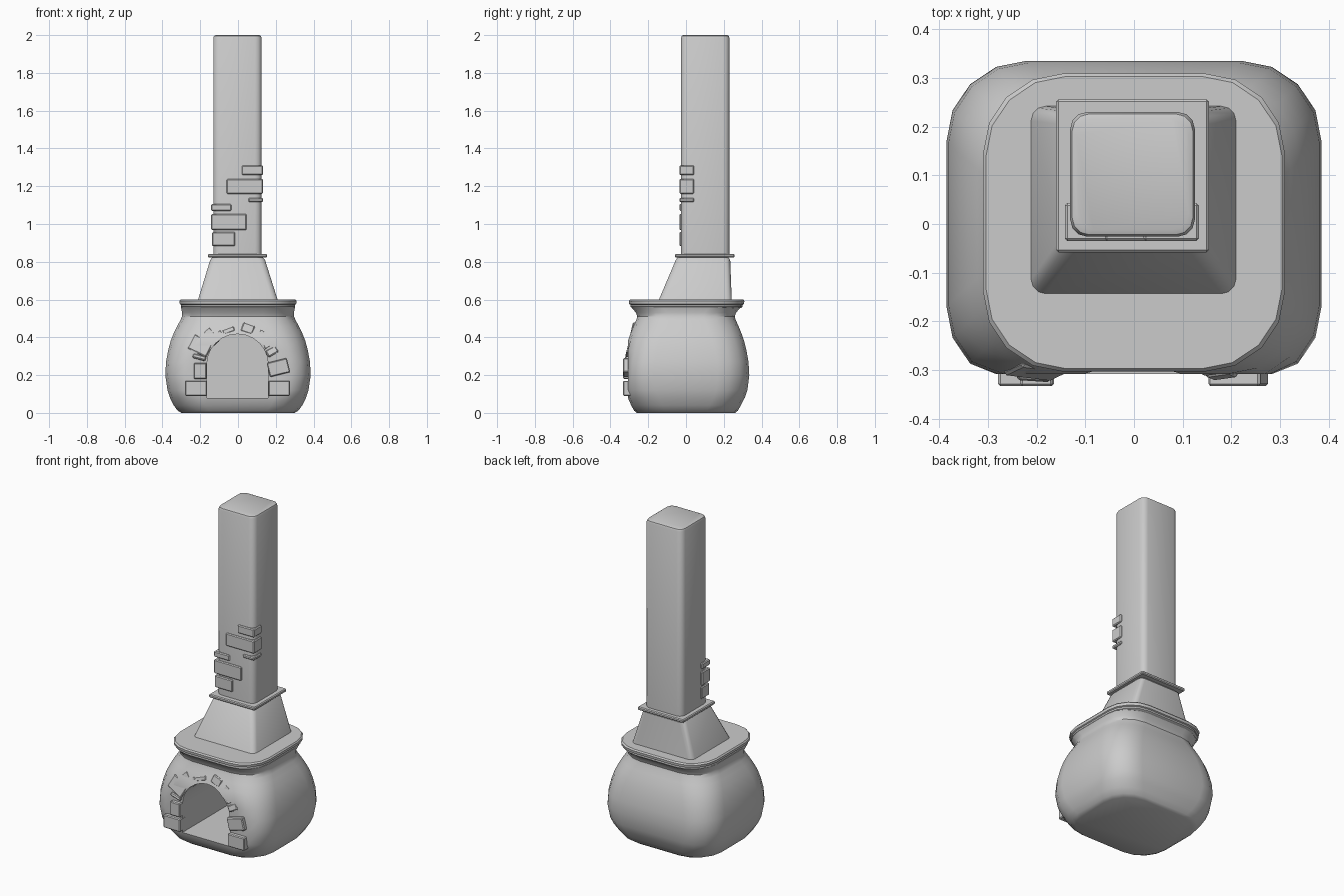
import bpy, bmesh, math
from mathutils import Matrix, Vector

if "Cube" in bpy.data.objects:
    bpy.data.objects.remove(bpy.data.objects["Cube"])


def finish(name, bm, smooth=None):
    bmesh.ops.recalc_face_normals(bm, faces=bm.faces)
    mesh = bpy.data.meshes.new(name)
    bm.to_mesh(mesh)
    bm.free()
    ob = bpy.data.objects.new(name, mesh)
    bpy.context.collection.objects.link(ob)
    if smooth:
        smooth_shade(ob, smooth)
    return ob


def smooth_shade(ob, degrees):
    bpy.ops.object.select_all(action='DESELECT')
    ob.select_set(True)
    bpy.context.view_layer.objects.active = ob
    bpy.ops.object.shade_smooth_by_angle(angle=math.radians(degrees))


def loft(name, rings, r, seg, smooth, front=-1.0):
    """Stack rounded rectangles: each ring is z, x centre, y centre, half x, half y."""
    bm = bmesh.new()
    loops = []
    for z, cx, cy, hx, hy in rings:
        loop = []
        for q, (sx, sy) in enumerate(((1, 1), (-1, 1), (-1, -1), (1, -1))):
            for i in range(seg + 1):
                a = math.pi / 2 * (q + i / seg)
                x = cx + sx * (hx - r) + r * math.cos(a)
                y = cy + sy * (hy - r) + r * math.sin(a)
                loop.append(bm.verts.new((x, max(y, front), z)))
        loops.append(loop)
    for a, b in zip(loops, loops[1:]):
        for i in range(len(a)):
            j = (i + 1) % len(a)
            bm.faces.new((a[i], a[j], b[j], b[i]))
    bm.faces.new(loops[0])
    bm.faces.new(loops[-1])
    return finish(name, bm, smooth)


def block(name, centre, size, roll=0, tilt=0):
    bm = bmesh.new()
    bmesh.ops.create_cube(bm, size=1)
    bmesh.ops.scale(bm, vec=size, verts=bm.verts)
    bmesh.ops.bevel(bm, geom=bm.edges[:], offset=0.005, segments=1, affect='EDGES')
    rot = Matrix.Rotation(math.radians(tilt), 4, 'X') @ Matrix.Rotation(math.radians(-roll), 4, 'Y')
    bm.transform(Matrix.Translation(centre) @ rot)
    return finish(name, bm)


# Pot-bellied oven body
profile = [(0, .30, .26), (.012, .32, .275), (.04, .34, .29), (.08, .36, .311), (.12, .373, .325),
           (.2, .385, .335), (.27, .381, .331), (.33, .37, .32), (.38, .357, .308),
           (.42, .341, .294), (.46, .322, .278), (.49, .305, .264), (.51, .297, .258),
           (.53, .296, .265), (.56, .302, .29)]
body = loft("oven_body", [(z, 0, 0, hx, hy) for z, hx, hy in profile], .165, 4, None, front=-.308)

# Arched doorway cut into the body
arch = [(-.165, .08), (.16, .08)]
arch += [(-.0025 + .1625 * math.cos(math.pi * i / 12), .255 + .1625 * math.sin(math.pi * i / 12))
         for i in range(13)]
bm = bmesh.new()
face = bm.faces.new([bm.verts.new((x, -.5, z)) for x, z in arch])
ext = bmesh.ops.extrude_face_region(bm, geom=[face])
bmesh.ops.translate(bm, vec=(0, .7, 0), verts=[v for v in ext['geom'] if isinstance(v, bmesh.types.BMVert)])
cutter = finish("doorway_cutter", bm)
cutter.hide_render = True
mod = body.modifiers.new("doorway", 'BOOLEAN')
mod.operation, mod.solver, mod.object = 'DIFFERENCE', 'EXACT', cutter
bpy.context.view_layer.objects.active = body
bpy.ops.object.modifier_apply(modifier=mod.name)
bpy.data.objects.remove(cutter)
smooth_shade(body, 35)

# Rim slab, hood, collar and chimney
loft("rim", [(.555, 0, .003, .292, .288), (.562, 0, .003, .302, .297), (.572, 0, .003, .302, .297),
             (.576, 0, .003, .308, .304), (.592, 0, .003, .31, .306), (.6, 0, .003, .304, .3)],
     .165, 4, 35)
loft("hood", [(.598, -.001, .049, .211, .193), (.81, -.002, .09, .145, .144),
              (.822, -.002, .09, .135, .134)], .03, 3, 35)
block("collar", (-.003, .099, .832), (.314, .314, .02))
loft("chimney", [(.835, -.003, .102, .128, .128), (1.985, -.003, .102, .128, .128),
                 (1.996, -.003, .102, .124, .124), (2, -.003, .102, .115, .115)], .035, 3, 35)

# Exposed bricks wrapping the chimney's front corners: x0, x1, z0, z1
bricks = [(.02, .133, 1.26, 1.31), (-.06, .133, 1.16, 1.238), (.055, .133, 1.117, 1.137),
          (-.142, -.035, 1.07, 1.105), (-.142, .045, .968, 1.053), (-.137, -.015, .883, .957)]
for i, (x0, x1, z0, z1) in enumerate(bricks):
    block(f"chimney_brick_{i + 1}", ((x0 + x1) / 2, .004, (z0 + z1) / 2), (x1 - x0, .078, z1 - z0))

# Stones around the doorway: x, z, width, height, roll
stones = [(-.222, .13, .115, .08, 0), (-.2, .222, .068, .085, 0), (-.205, .29, .07, .022, -15),
          (-.2, .35, .11, .085, -27), (-.14, .404, .085, .042, -47), (-.106, .413, .045, .02, 40),
          (-.05, .43, .065, .028, 20), (.052, .441, .065, .05, -20), (.13, .404, .055, .048, -38),
          (.16, .352, .05, .025, 30), (.18, .32, .06, .038, 30), (.214, .24, .11, .077, 14),
          (.218, .13, .115, .08, 0)]
for i, (x, z, w, h, roll) in enumerate(stones):
    back = max(0, z - .24)
    block(f"door_stone_{i + 1}", (x, -.305 + back * .22, z), (w, .056, h), roll, -14 if back else 0)
